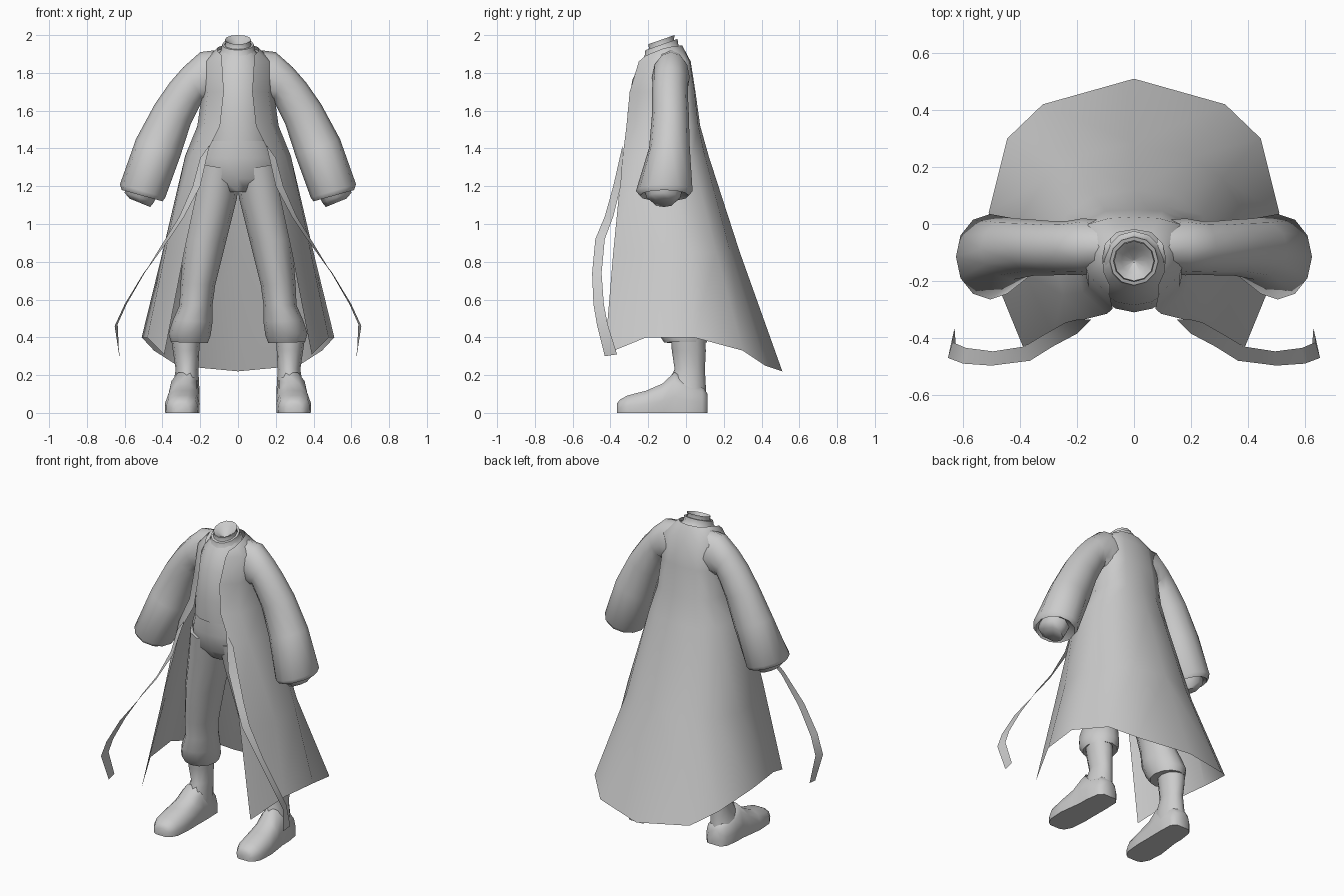
import bpy, bmesh
from math import sin, cos, pi, radians


def loft(name, rings, closed=True, cap0=False, cap1=False, mirror=True):
    """Skin a list of equal-length rings; optionally mirror across x."""
    bm = bmesh.new()
    vs = [[bm.verts.new(p) for p in r] for r in rings]
    n = len(rings[0])
    for a, b in zip(vs, vs[1:]):
        for i in range(n if closed else n - 1):
            j = (i + 1) % n
            bm.faces.new((a[i], a[j], b[j], b[i]))
    if cap0:
        bm.faces.new(vs[0][::-1])
    if cap1:
        bm.faces.new(vs[-1])
    bmesh.ops.recalc_face_normals(bm, faces=bm.faces)
    me = bpy.data.meshes.new(name)
    bm.to_mesh(me)
    bm.free()
    ob = bpy.data.objects.new(name, me)
    bpy.context.collection.objects.link(ob)
    if mirror:
        m = ob.modifiers.new("Mirror", 'MIRROR')
        m.merge_threshold = 0.0005
    bpy.ops.object.select_all(action='DESELECT')
    ob.select_set(True)
    bpy.context.view_layer.objects.active = ob
    bpy.ops.object.shade_smooth_by_angle(angle=radians(50))
    return ob


def limb(s, n=12):
    """Elliptic ring from outer (x,z), inner (x,z) and a y range."""
    ox, oz, ix, iz, y0, y1 = s
    return [((ox + ix) / 2 + (ox - ix) / 2 * cos(t), (y0 + y1) / 2 + (y1 - y0) / 2 * sin(t),
             (oz + iz) / 2 + (oz - iz) / 2 * cos(t)) for t in (2 * pi * i / n for i in range(n))]


def level(z, a, y0, y1, n=16):
    """Horizontal ring centred on x = 0."""
    return limb((a, z, -a, z, y0, y1), n)


def tilted(r, z, n=12, yc=-0.13, slope=0.35):
    return [(r * cos(2 * pi * i / n), yc + r * sin(2 * pi * i / n),
             z + slope * r * sin(2 * pi * i / n)) for i in range(n)]


# Long open coat: half cross-sections from centre back to front edge
coat = [[(0, -.02, 1.945), (.06, -.03, 1.945), (.1, -.07, 1.94), (.11, -.12, 1.93),
         (.105, -.17, 1.91), (.085, -.215, 1.89)]]
for z, xy in [
    (1.86, [(0, .025), (.09, .02), (.16, 0), (.19, -.08), (.16, -.18), (.085, -.25)]),
    (1.70, [(0, .05), (.1, .045), (.17, .01), (.19, -.09), (.16, -.22), (.075, -.298)]),
    (1.52, [(0, .075), (.11, .065), (.19, .02), (.215, -.09), (.18, -.24), (.095, -.315)]),
    (1.36, [(0, .12), (.14, .1), (.24, .03), (.28, -.1), (.25, -.25), (.175, -.335)]),
    (0.85, [(0, .285), (.2, .235), (.31, .16), (.4, .02), (.385, -.17), (.285, -.385)]),
]:
    coat.append([(x, y, z) for x, y in xy])
coat.append([(0, .51, .22), (.32, .42, .25), (.445, .3, .33), (.51, .04, .4),
             (.48, -.21, .4), (.39, -.43, .31)])
loft("coat", coat, closed=False)

# Wide sleeves with a turned-in opening
loft("sleeve", [limb(s) for s in [
    (.08, 1.925, .08, 1.62, -.17, .01), (.20, 1.91, .16, 1.64, -.18, .02),
    (.29, 1.83, .185, 1.66, -.178, .01), (.36, 1.75, .205, 1.62, -.18, .01),
    (.44, 1.635, .25, 1.53, -.18, .015), (.54, 1.45, .305, 1.36, -.195, .02),
    (.625, 1.21, .385, 1.14, -.265, .035), (.615, 1.18, .40, 1.12, -.245, .015),
    (.59, 1.20, .43, 1.15, -.21, -.02)]], cap1=True)

# Wrist stubs under the sleeves
loft("wrist", [limb(s, 8) for s in [
    (.595, 1.21, .43, 1.15, -.22, -.02), (.60, 1.165, .445, 1.115, -.21, -.03),
    (.575, 1.135, .465, 1.09, -.175, -.06)]], cap0=True, cap1=True)

# Shirt
loft("shirt", [level(*s) for s in [
    (1.915, .09, -.2, -.05), (1.86, .13, -.24, -.01), (1.76, .16, -.285, .02),
    (1.58, .17, -.31, .04), (1.44, .185, -.305, .045)]], mirror=False)

# Collar and hollow neck
loft("collar", [tilted(r, z) for r, z in [
    (.105, 1.90), (.09, 1.915), (.085, 1.95), (.072, 1.95)]], mirror=False)
loft("neck", [tilted(r, z) for r, z in [
    (.075, 1.93), (.066, 1.955), (.07, 1.976), (.045, 1.96), (.005, 1.92)]],
    cap1=True, mirror=False)

# Trousers: seat and gathered legs
loft("trouser_seat", [level(*s) for s in [
    (1.44, .18, -.298, .04), (1.35, .21, -.295, .05), (1.24, .225, -.275, .05),
    (1.17, .12, -.22, 0)]], cap0=True, cap1=True, mirror=False)
loft("trouser_leg", [limb(s) for s in [
    (.215, 1.32, -.01, 1.28, -.28, .05), (.245, 1.15, .005, 1.14, -.255, .05),
    (.285, .92, .065, .90, -.22, .05), (.305, .68, .12, .68, -.19, .06),
    (.31, .57, .135, .57, -.17, .07), (.345, .49, .135, .48, -.17, .10),
    (.368, .42, .145, .41, -.145, .12), (.355, .375, .16, .37, -.115, .11),
    (.31, .375, .21, .375, -.06, .06)]], cap0=True, cap1=True)

# Boots: shaft plus foot with a flat sole
loft("boot_shaft", [limb(s) for s in [
    (.355, .40, .20, .40, -.08, .10), (.345, .33, .205, .33, -.075, .105),
    (.33, .23, .21, .23, -.06, .10), (.345, .14, .205, .14, -.11, .105),
    (.365, .06, .205, .06, -.12, .11)]], cap0=True, cap1=True)


def foot_ring(y, w, h, cx):
    prof = [(-1, 0), (-1.03, .4), (-.85, .78), (-.4, 1), (.4, 1), (.85, .78), (1.03, .4), (1, 0)]
    return [(cx + w * px, y, h * pz) for px, pz in prof]


loft("boot_foot", [foot_ring(*s) for s in [
    (.115, .045, .10, .28), (.085, .072, .14, .28), (0, .08, .17, .285), (-.06, .08, .215, .285),
    (-.125, .084, .155, .29), (-.21, .09, .118, .295), (-.31, .082, .092, .297),
    (-.35, .06, .07, .297), (-.365, .038, .05, .297)]], cap0=True, cap1=True)

# Trailing ribbons
loft("ribbon", [
    [(.15, -.335, 1.42), (.20, -.335, 1.35)], [(.20, -.385, 1.2), (.24, -.345, 1.2)],
    [(.285, -.43, 1.04), (.31, -.385, 1.04)], [(.365, -.48, .92), (.385, -.43, .92)],
    [(.5, -.497, .74), (.495, -.447, .74)], [(.60, -.49, .575), (.59, -.435, .575)],
    [(.653, -.47, .46), (.637, -.415, .47)], [(.625, -.43, .30), (.63, -.365, .31)]],
    closed=False)
